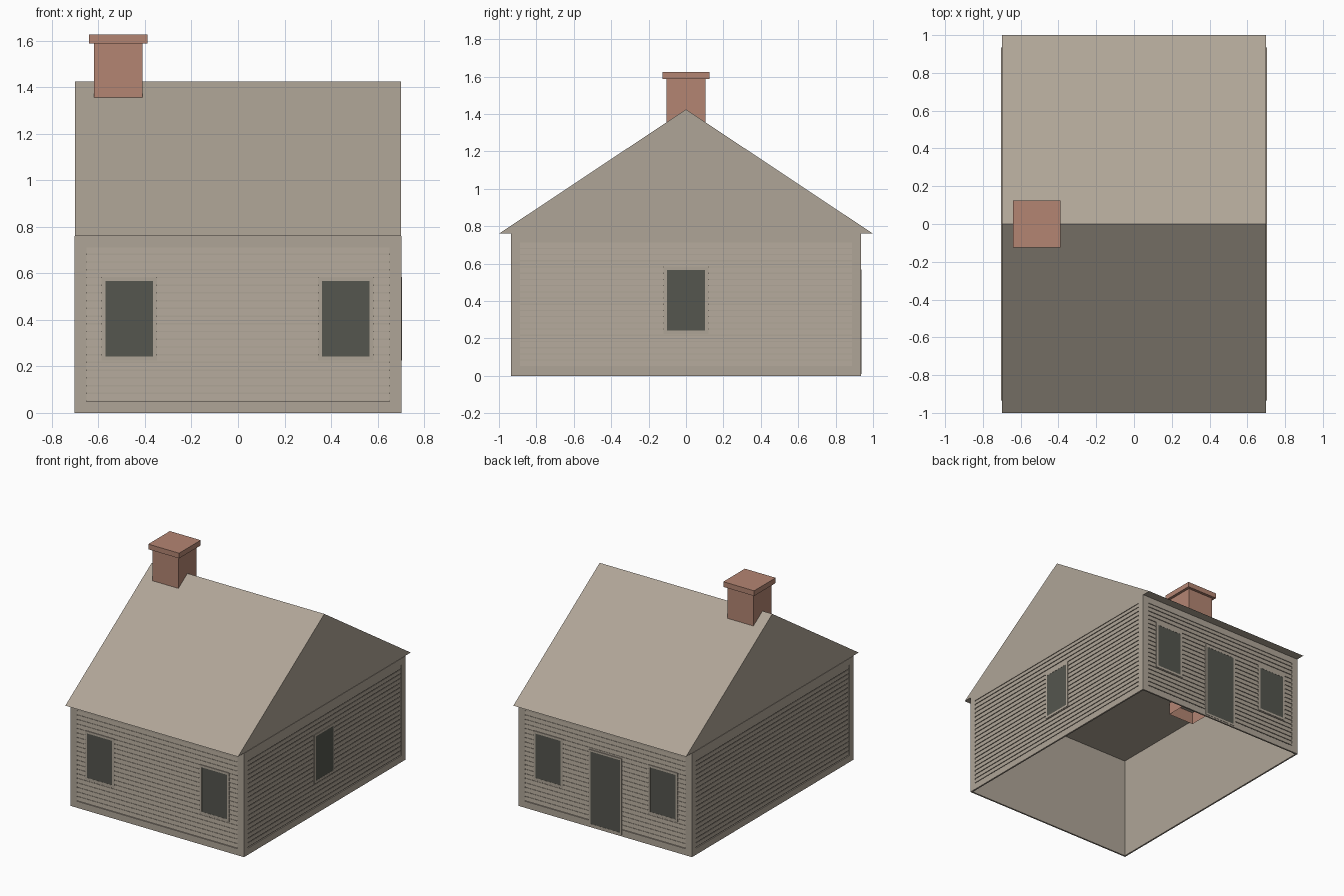
import bpy, bmesh, math
from mathutils import Matrix, Vector

if "Cube" in bpy.data.objects:
    bpy.data.objects.remove(bpy.data.objects["Cube"], do_unlink=True)


def material(name, color):
    m = bpy.data.materials.new(name)
    m.use_nodes = True
    m.diffuse_color = (*color, 1)
    bsdf = next(n for n in m.node_tree.nodes if n.type == "BSDF_PRINCIPLED")
    bsdf.inputs["Base Color"].default_value = (*color, 1)
    bsdf.inputs["Roughness"].default_value = 0.8
    return m


TAUPE = material("taupe paint", (0.43, 0.376, 0.309))
DARK = material("dark glass", (0.089, 0.092, 0.077))
BRICK = material("chimney brick", (0.456, 0.235, 0.171))


def finish(name, bm, mat, matrix=Matrix()):
    bmesh.ops.recalc_face_normals(bm, faces=bm.faces)
    bm.transform(matrix)
    me = bpy.data.meshes.new(name)
    bm.to_mesh(me)
    bm.free()
    me.materials.append(mat)
    ob = bpy.data.objects.new(name, me)
    bpy.context.collection.objects.link(ob)
    return ob


def add_box(bm, x, y, z):
    """Add a box given its (low, high) span on each axis."""
    spans = (x, y, z)
    scale = Matrix.Diagonal([b - a for a, b in spans]).to_4x4()
    move = Matrix.Translation([(a + b) / 2 for a, b in spans])
    bmesh.ops.create_cube(bm, size=1, matrix=move @ scale)


def add_frame(bm, u, depth, z, width):
    """Add four strips around a rectangle on a wall."""
    (u0, u1), (z0, z1) = u, z
    add_box(bm, (u0, u0 + width), depth, z)
    add_box(bm, (u1 - width, u1), depth, z)
    for low in (z0, z1 - width):
        add_box(bm, (u0 + width, u1 - width), depth, (low, low + width))


def extrude_profile(bm, points, u0, u1):
    """Sweep a closed (y, z) profile along x."""
    face = bm.faces.new([bm.verts.new((u0, y, z)) for y, z in points])
    out = bmesh.ops.extrude_face_region(bm, geom=[face], use_keep_orig=True)
    verts = [g for g in out["geom"] if isinstance(g, bmesh.types.BMVert)]
    bmesh.ops.translate(bm, verts=verts, vec=Vector((u1 - u0, 0, 0)))


WALL_TOP = 0.76
TRIM = 0.048
BOARDS = 20


def opening(name, matrix, center, half, bottom, top, border, lift):
    """Window or door: dark panel with a thin surround."""
    bm = bmesh.new()
    add_box(bm, (center - half, center + half), (-lift, 0.008), (bottom, top))
    finish(name + "_panel", bm, DARK, matrix)
    bm = bmesh.new()
    add_frame(bm, (center - half - border, center + half + border),
              (-lift - 0.001, 0.008), (bottom - border, top + border), border)
    finish(name + "_frame", bm, TAUPE, matrix)


def wall(name, angle, distance, half, windows, door=False):
    # Local wall space: x along the wall, -y outward
    matrix = Matrix.Rotation(angle, 4, "Z") @ Matrix.Translation((0, -distance, 0))

    bm = bmesh.new()
    add_box(bm, (-half, half), (0.008, 0.012), (0, WALL_TOP))
    finish(name + "_wall", bm, TAUPE, matrix)

    bm = bmesh.new()
    add_frame(bm, (-half, half), (0, 0.008), (0, WALL_TOP), TRIM)
    finish(name + "_trim", bm, TAUPE, matrix)

    # Lapped boards, each leaning out at its lower edge
    bm = bmesh.new()
    pitch = (WALL_TOP - 2 * TRIM) / BOARDS
    for i in range(BOARDS):
        low = TRIM + i * pitch
        profile = [(0.008, low + 0.006), (0.002, low + 0.006),
                   (0.005, low + pitch), (0.008, low + pitch)]
        extrude_profile(bm, profile, TRIM - half, half - TRIM)
    finish(name + "_siding", bm, TAUPE, matrix)

    for i, center in enumerate(windows):
        opening(f"{name}_window_{i + 1}", matrix, center, 0.102, 0.242, 0.567, 0.017, 0)
    if door:
        opening(name + "_door", matrix, 0, 0.12, 0.025, 0.555, 0.014, 0.001)


# Walls
wall("front", 0, 0.935, 0.70, (-0.467, 0.463))
wall("right_side", -math.pi / 2, 0.703, 0.935, ())
wall("left_side", math.pi / 2, 0.703, 0.935, (0,))
wall("back", math.pi, 0.935, 0.70, (-0.463, 0.467), door=True)

# Gabled roof
bm = bmesh.new()
extrude_profile(bm, [(-1, WALL_TOP), (1, WALL_TOP), (0, 1.425)], -0.70, 0.70)
finish("gable_roof", bm, TAUPE)

# Chimney stack, open at its lower end
bm = bmesh.new()
add_box(bm, (-0.62, -0.41), (-0.105, 0.105), (0.67, 1.59))
bm.normal_update()
bottom = [f for f in bm.faces if f.normal.z < -0.9]
bmesh.ops.delete(bm, geom=bottom, context="FACES_ONLY")
finish("chimney_stack", bm, BRICK)

bm = bmesh.new()
add_box(bm, (-0.64, -0.39), (-0.125, 0.125), (1.588, 1.626))
finish("chimney_cap", bm, BRICK)
